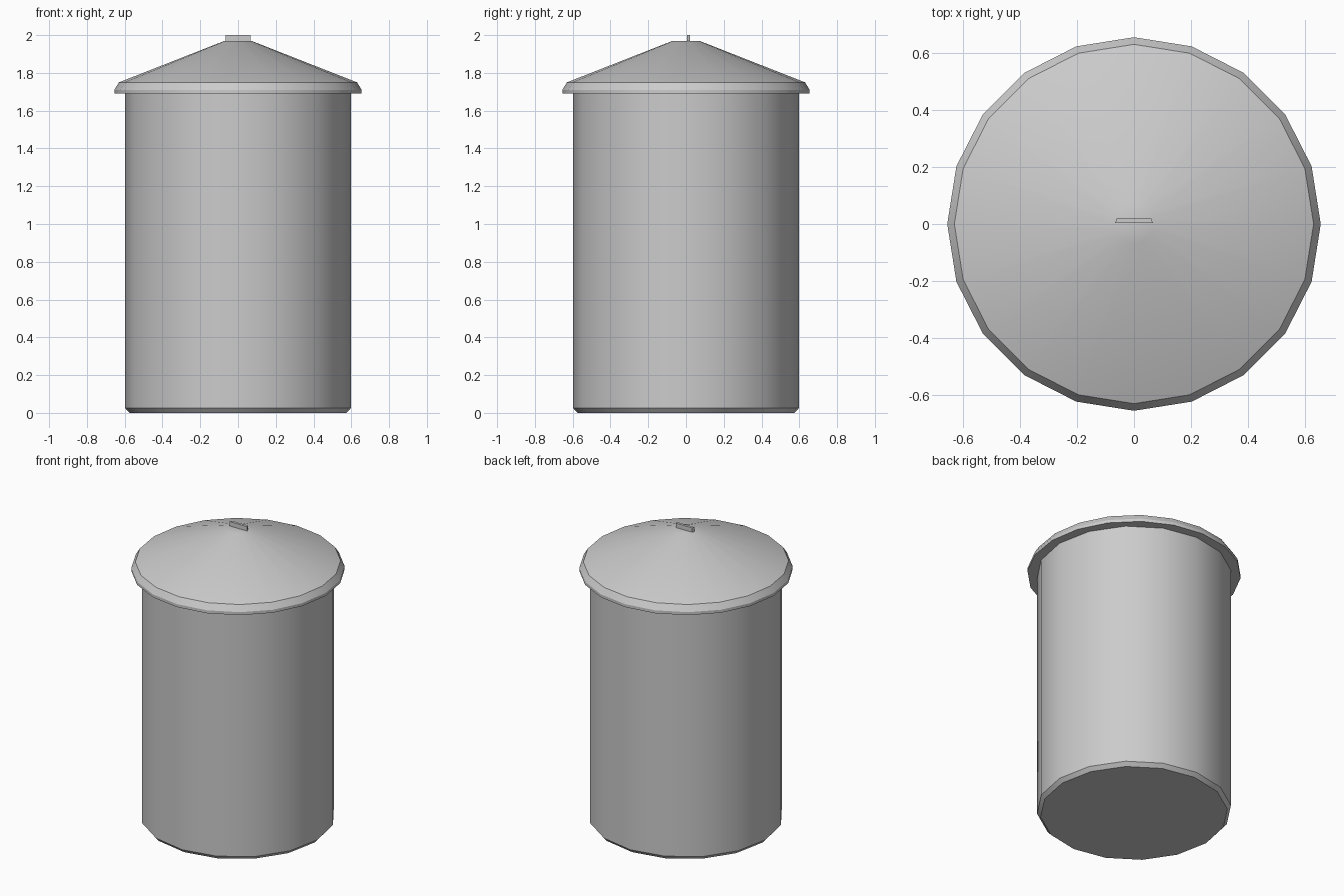
import bpy, bmesh
from math import cos, sin, pi, radians

if "Cube" in bpy.data.objects:
    bpy.data.objects.remove(bpy.data.objects["Cube"])


def turned(name, profile, sides, smooth_angle):
    """Closed solid turned about z from (radius, height) points."""
    bm = bmesh.new()
    rings = [[bm.verts.new((r * cos(2 * pi * i / sides), r * sin(2 * pi * i / sides), z))
              for i in range(sides)] for r, z in profile]
    for a, b in zip(rings, rings[1:]):
        for i in range(sides):
            j = (i + 1) % sides
            bm.faces.new((a[i], a[j], b[j], b[i]))
    bm.faces.new(rings[0][::-1])
    bm.faces.new(rings[-1])
    bmesh.ops.recalc_face_normals(bm, faces=bm.faces)
    return finish(name, bm, smooth_angle)


def finish(name, bm, smooth_angle=None):
    mesh = bpy.data.meshes.new(name)
    bm.to_mesh(mesh)
    bm.free()
    obj = bpy.data.objects.new(name, mesh)
    bpy.context.collection.objects.link(obj)
    if smooth_angle:
        bpy.ops.object.select_all(action='DESELECT')
        obj.select_set(True)
        bpy.context.view_layer.objects.active = obj
        bpy.ops.object.shade_smooth_by_angle(angle=radians(smooth_angle))
    return obj


# Barrel with a small chamfer at the foot
turned("barrel", [(0.575, 0.0), (0.597, 0.025), (0.597, 1.70)], 16, 35)

# Overhanging conical lid with a short vertical lip
turned("lid", [(0.57, 1.69), (0.655, 1.69), (0.655, 1.71), (0.63, 1.75), (0.07, 1.97)], 20, 30)

# Thin upright grip on the lid, tapered slightly towards the back
bm = bmesh.new()
bmesh.ops.create_cube(bm, size=1)
for v in bm.verts:
    back = v.co.y > 0
    v.co = ((0.06 if back else 0.066) * (1 if v.co.x > 0 else -1),
            0.021 if back else 0.004,
            2.0 if v.co.z > 0 else 1.96)
finish("lid_grip", bm)
